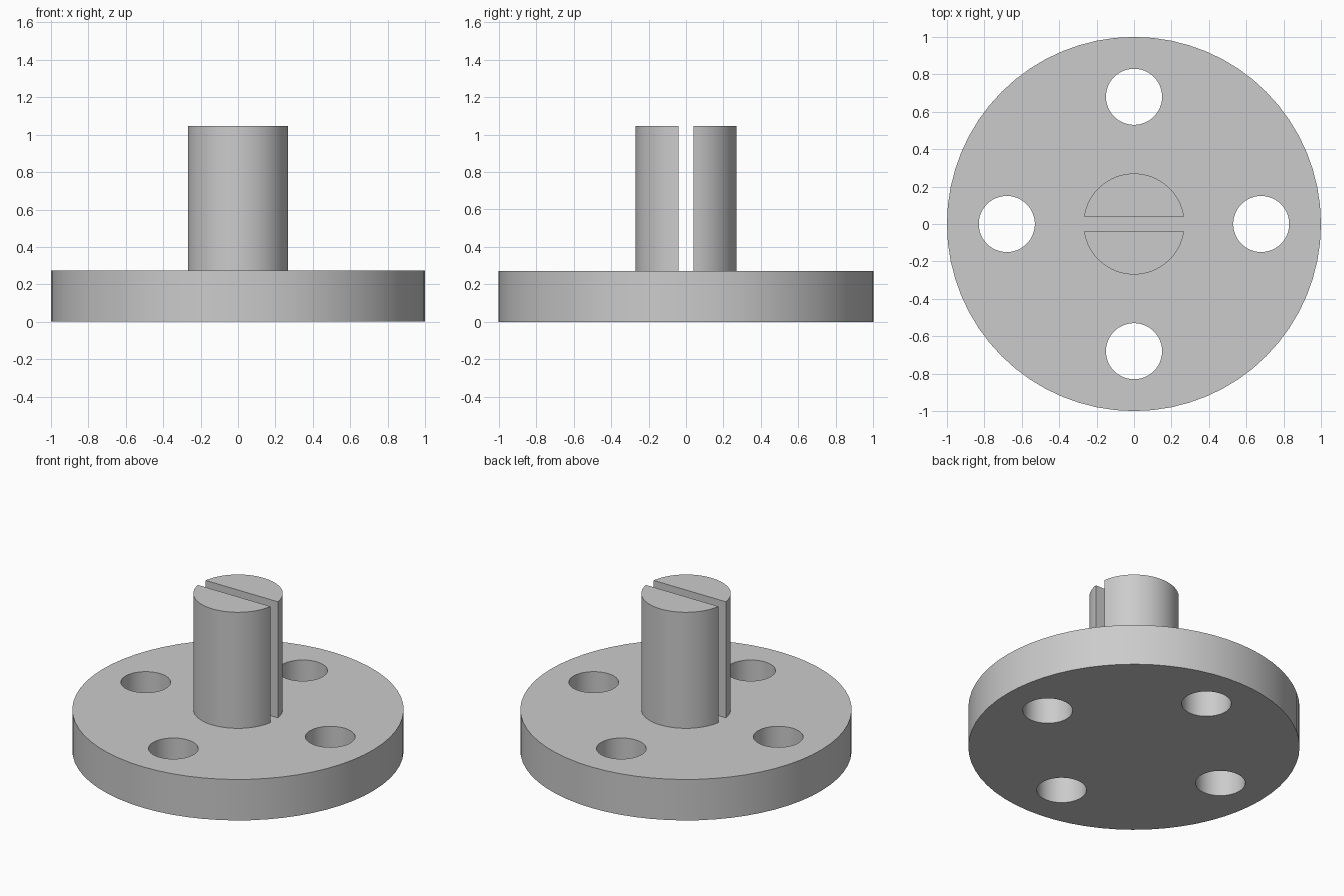
import bpy
import bmesh
from math import asin, cos, sin, pi

DISC_R, DISC_H = 1.0, 0.273
SHAFT_R, TOP_Z = 0.27, 1.046
SLOT_HALF = 0.04
HOLE_R, HOLE_RING = 0.15, 0.68

cube = bpy.data.objects.get("Cube")
if cube:
    bpy.data.objects.remove(cube, do_unlink=True)

grey = bpy.data.materials.new("plain grey")
grey.use_nodes = True
colour = (0.6, 0.6, 0.6, 1)
grey.diffuse_color = colour
for node in grey.node_tree.nodes:
    if node.type == 'BSDF_PRINCIPLED':
        node.inputs["Base Color"].default_value = colour


def prism(name, outline, z0, z1):
    """Extrude a counter-clockwise outline between two heights."""
    bm = bmesh.new()
    face = bm.faces.new([bm.verts.new((x, y, z0)) for x, y in outline])
    grown = bmesh.ops.extrude_face_region(bm, geom=[face], use_keep_orig=True)
    top = [g for g in grown["geom"] if isinstance(g, bmesh.types.BMVert)]
    bmesh.ops.translate(bm, verts=top, vec=(0, 0, z1 - z0))
    bmesh.ops.recalc_face_normals(bm, faces=bm.faces)
    mesh = bpy.data.meshes.new(name)
    bm.to_mesh(mesh)
    bm.free()
    mesh.materials.append(grey)
    obj = bpy.data.objects.new(name, mesh)
    bpy.context.collection.objects.link(obj)
    return obj


def arc(radius, start, end, steps, cx=0, cy=0):
    angles = [start + (end - start) * i / steps for i in range(steps + 1)]
    return [(cx + radius * cos(a), cy + radius * sin(a)) for a in angles]


def smooth(obj):
    bpy.ops.object.select_all(action='DESELECT')
    obj.select_set(True)
    bpy.context.view_layer.objects.active = obj
    bpy.ops.object.convert(target='MESH')
    bpy.ops.object.shade_smooth_by_angle(angle=pi / 6)


# Flange disc with four through holes
flange = prism("flange_disc", arc(DISC_R, 0, 2 * pi, 64)[:-1], 0, DISC_H)
cutters = []
for i in range(4):
    a = i * pi / 2
    ring = arc(HOLE_R, 0, 2 * pi, 48, HOLE_RING * cos(a), HOLE_RING * sin(a))[:-1]
    cutter = prism("hole_cutter", ring, -0.1, DISC_H + 0.1)
    cutter.hide_render = True
    cut = flange.modifiers.new("bolt_hole", 'BOOLEAN')
    cut.operation, cut.solver, cut.object = 'DIFFERENCE', 'EXACT', cutter
    cutters.append(cutter)
smooth(flange)
for cutter in cutters:
    bpy.data.objects.remove(cutter, do_unlink=True)

# Shaft split into two halves by a slot along x
edge = asin(SLOT_HALF / SHAFT_R)
for name, turn in (("shaft_half_back", 0), ("shaft_half_front", pi)):
    half = arc(SHAFT_R, turn + edge, turn + pi - edge, 32)
    smooth(prism(name, half, DISC_H, TOP_Z))
